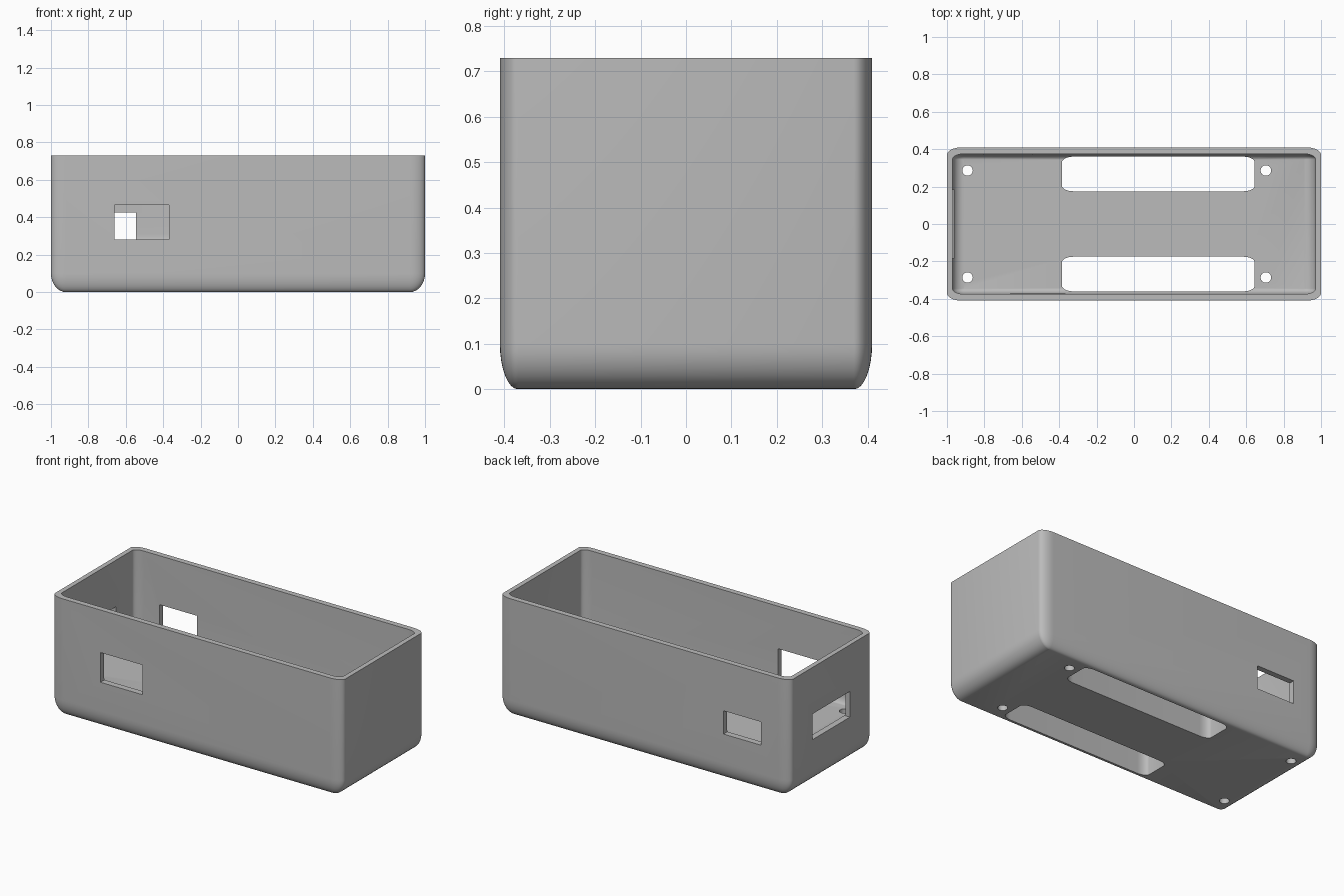
import bpy, bmesh
from math import cos, sin, pi, radians

if "Cube" in bpy.data.objects:
    bpy.data.objects.remove(bpy.data.objects["Cube"], do_unlink=True)

grey = bpy.data.materials.new("plain_grey")
grey.use_nodes = True
grey.diffuse_color = (0.5, 0.5, 0.5, 1)
grey.node_tree.nodes["Principled BSDF"].inputs["Base Color"].default_value = (0.5, 0.5, 0.5, 1)


def rounded_block(name, x, y, z, radii, steps=8):
    """Block with elliptical upright corners and, if rz > 0, a rounded base."""
    (x0, x1), (y0, y1), (z0, z1), (rx, ry, rz) = x, y, z, radii
    cx, cy = (x0 + x1) / 2, (y0 + y1) / 2
    hx, hy = (x1 - x0) / 2 - rx, (y1 - y0) / 2 - ry
    levels = [(1, z0)]
    if rz:
        turns = [pi / 2 * i / steps for i in range(steps + 1)]
        levels = [(max(sin(t), 0.02), z0 + rz * (1 - cos(t))) for t in turns]
    levels.append((1, z1))
    bm = bmesh.new()
    rings = []
    for k, h in levels:
        ring = []
        for q, (sx, sy) in enumerate([(1, 1), (-1, 1), (-1, -1), (1, -1)]):
            for i in range(steps + 1):
                a = pi / 2 * (q + i / steps)
                ring.append(bm.verts.new((cx + sx * hx + rx * k * cos(a),
                                          cy + sy * hy + ry * k * sin(a), h)))
        rings.append(ring)
    n = len(rings[0])
    for low, high in zip(rings, rings[1:]):
        for i in range(n):
            j = (i + 1) % n
            bm.faces.new((low[i], low[j], high[j], high[i]))
    bm.faces.new(rings[0][::-1])
    bm.faces.new(rings[-1])
    mesh = bpy.data.meshes.new(name)
    bm.to_mesh(mesh)
    bm.free()
    mesh.materials.append(grey)
    obj = bpy.data.objects.new(name, mesh)
    bpy.context.collection.objects.link(obj)
    return obj


def box_cutter(name, x, y, z):
    bpy.ops.mesh.primitive_cube_add(size=1, location=[sum(r) / 2 for r in (x, y, z)])
    obj = bpy.context.object
    obj.name = name
    obj.scale = [r[1] - r[0] for r in (x, y, z)]
    return obj


# Outer shell and inner cavity above a thick floor
case = rounded_block("open_case", (-1, 1), (-0.41, 0.41), (0, 0.73), (0.08, 0.04, 0.1))
cutters = [rounded_block("cavity", (-0.97, 0.97), (-0.375, 0.375), (0.25, 0.9), (0.06, 0.03, 0.06))]

# Port windows in the front, back and one end
cutters += [
    box_cutter("front_window", (-0.66, -0.37), (-0.5, -0.3), (0.28, 0.465)),
    box_cutter("back_window", (-0.805, -0.545), (0.3, 0.5), (0.28, 0.425)),
    box_cutter("end_window", (-1.1, -0.9), (-0.185, 0.185), (0.28, 0.44)),
]

# Long floor slots and screw holes, mirrored front to back
for side in (-1, 1):
    span = sorted((side * 0.175, side * 0.36))
    cutters.append(rounded_block("floor_slot", (-0.385, 0.645), span, (-0.1, 0.5), (0.06, 0.03, 0)))
    for x in (-0.89, 0.705):
        bpy.ops.mesh.primitive_cylinder_add(vertices=32, radius=0.028, depth=0.6,
                                            location=(x, side * 0.286, 0.2))
        bpy.context.object.name = "screw_hole"
        cutters.append(bpy.context.object)

# Cut everything out, then drop the cutters
bpy.ops.object.select_all(action="DESELECT")
bpy.context.view_layer.objects.active = case
case.select_set(True)
for cutter in cutters:
    cutter.hide_render = True
    mod = case.modifiers.new(cutter.name, "BOOLEAN")
    mod.operation = "DIFFERENCE"
    mod.solver = "EXACT"
    mod.object = cutter
    bpy.ops.object.modifier_apply(modifier=mod.name)
for cutter in cutters:
    bpy.data.objects.remove(cutter, do_unlink=True)

# One flat colour, smooth rounds and crisp edges
case.data.materials.clear()
case.data.materials.append(grey)
for face in case.data.polygons:
    face.material_index = 0
bpy.ops.object.shade_smooth_by_angle(angle=radians(30))
